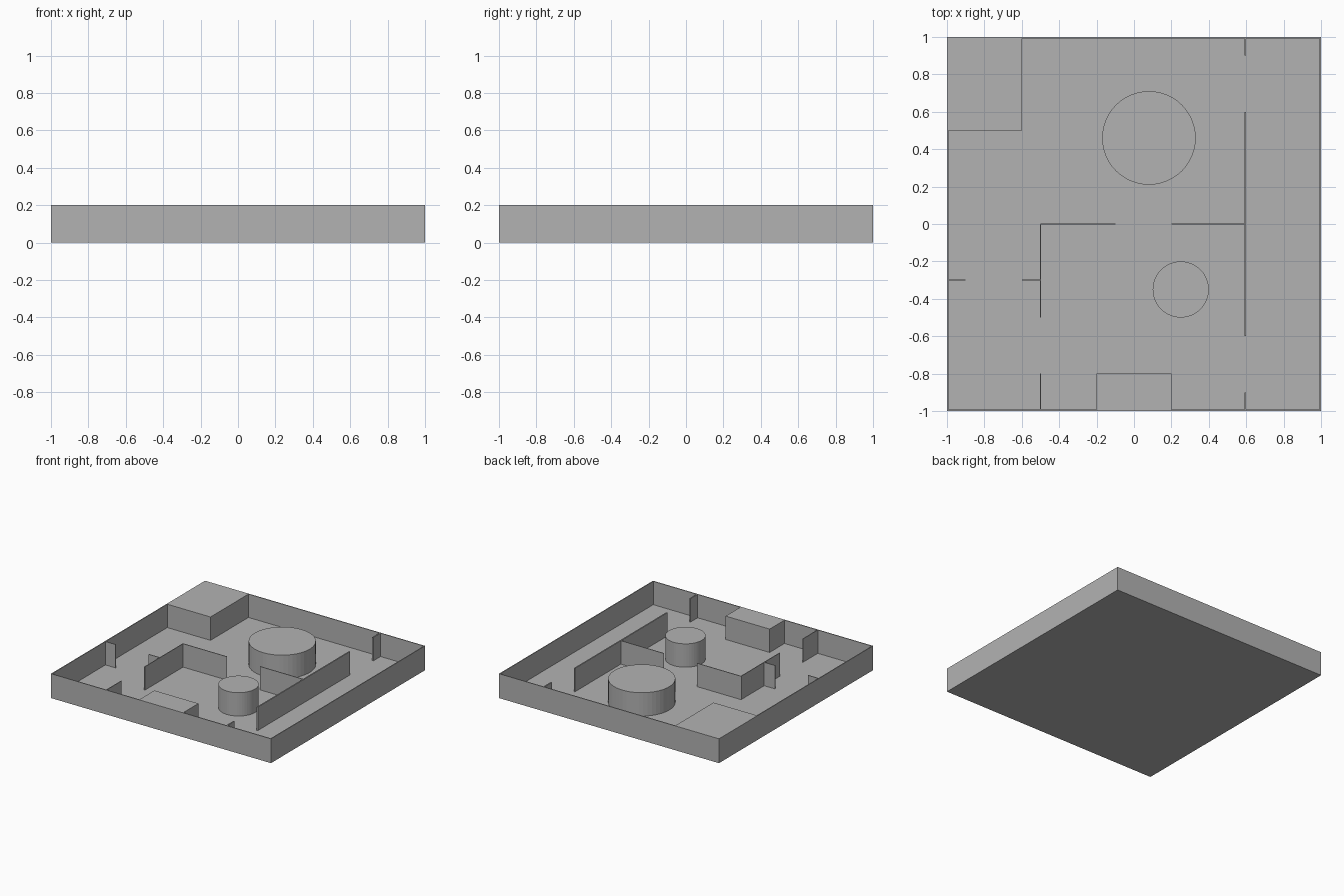
import bpy
import bmesh
from mathutils import Matrix, Vector

cube = bpy.data.objects.get("Cube")
if cube:
    bpy.data.objects.remove(cube, do_unlink=True)

HEIGHT = 0.2
FLOOR = 0.008      # floor slab thickness
OUTER = 0.007      # outer wall thickness
THIN = 0.006       # partition thickness
INNER = 1 - OUTER  # inside face of the outer walls

grey = bpy.data.materials.new("plain_grey")
grey.use_nodes = True
colour = (0.45, 0.45, 0.45, 1)
grey.diffuse_color = colour
grey.node_tree.nodes["Principled BSDF"].inputs["Base Color"].default_value = colour


def finish(name, bm):
    mesh = bpy.data.meshes.new(name)
    bm.to_mesh(mesh)
    bm.free()
    mesh.materials.append(grey)
    obj = bpy.data.objects.new(name, mesh)
    bpy.context.collection.objects.link(obj)
    return obj


def box(name, x0, x1, y0, y1, z0=FLOOR, z1=HEIGHT):
    bm = bmesh.new()
    size = Matrix.Diagonal((x1 - x0, y1 - y0, z1 - z0, 1))
    centre = Vector((x0 + x1, y0 + y1, z0 + z1)) / 2
    bmesh.ops.create_cube(bm, size=1, matrix=Matrix.Translation(centre) @ size)
    return finish(name, bm)


def column(name, x, y, radius):
    bm = bmesh.new()
    bmesh.ops.create_cone(bm, cap_ends=True, segments=48, radius1=radius, radius2=radius,
                          depth=HEIGHT - FLOOR,
                          matrix=Matrix.Translation((x, y, (HEIGHT + FLOOR) / 2)))
    return finish(name, bm)


def wall_x(name, x0, x1, y):
    return box(name, x0, x1, y - THIN / 2, y + THIN / 2)


def wall_y(name, y0, y1, x, thick=THIN):
    return box(name, x - thick / 2, x + thick / 2, y0, y1)


# Floor and enclosing walls
box("floor", -1, 1, -1, 1, 0, FLOOR)
box("front_wall", -1, 1, -1, -INNER)
box("back_wall", -1, 1, INNER, 1)
box("right_wall", -1, -INNER, -INNER, INNER)
box("left_wall", INNER, 1, -INNER, INNER)

# Solid blocks against the outer walls
box("corner_block", -INNER, -0.6, 0.5, INNER)
box("front_block", -0.2, 0.2, -INNER, -0.8)

# Round columns
column("large_column", 0.08, 0.46, 0.25)
column("small_column", 0.25, -0.35, 0.15)

# Long corridor wall with a doorway at each end
for part, y0, y1 in (("front", -INNER, -0.9), ("middle", -0.6, 0.6), ("back", 0.9, INNER)):
    wall_y("corridor_wall_" + part, y0, y1, 0.595, 0.01)

# Room partitions, each with a doorway
wall_x("cross_partition_right", -0.5, -0.1, 0)
wall_x("cross_partition_left", 0.2, 0.59, 0)
wall_y("room_partition_back", -0.5, -THIN / 2, -0.5)
wall_y("room_partition_front", -INNER, -0.8, -0.5)
wall_x("side_partition_outer", -INNER, -0.9, -0.3)
wall_x("side_partition_inner", -0.6, -0.5 - THIN / 2, -0.3)
